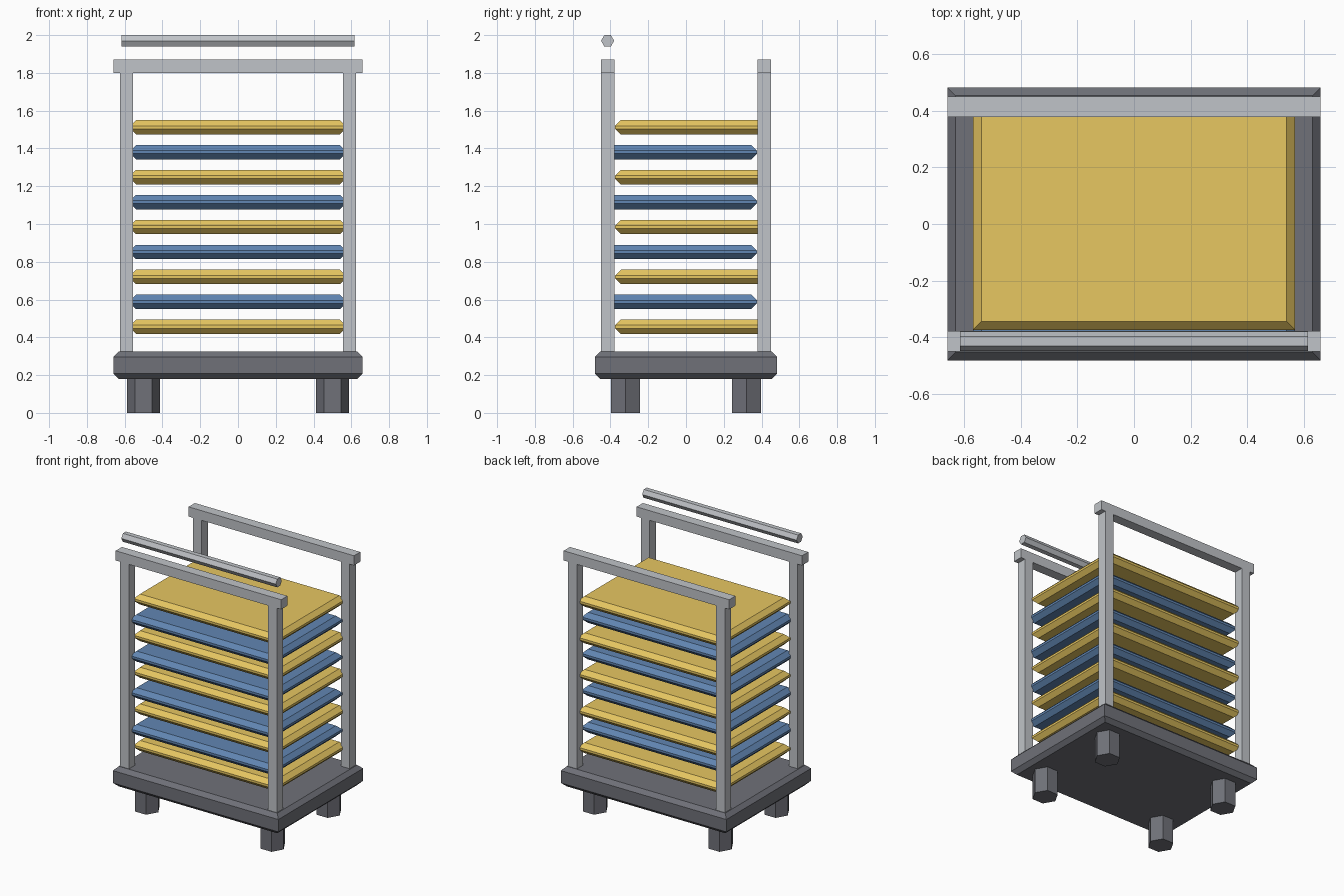
import bpy, bmesh, math

if "Cube" in bpy.data.objects:
    bpy.data.objects.remove(bpy.data.objects["Cube"])


def material(name, rgb):
    m = bpy.data.materials.new(name)
    m.diffuse_color = (*rgb, 1)
    m.use_nodes = True
    m.node_tree.nodes["Principled BSDF"].inputs["Base Color"].default_value = m.diffuse_color
    return m


DARK = material("dark_grey", (0.16, 0.165, 0.19))
LIGHT = material("light_grey", (0.53, 0.55, 0.58))
YELLOW = material("yellow", (0.80, 0.57, 0.12))
BLUE = material("blue", (0.12, 0.24, 0.45))


def loft(name, rings, mat):
    """Skin a stack of equal-sized rings and cap both ends."""
    bm = bmesh.new()
    loops = [[bm.verts.new(p) for p in ring] for ring in rings]
    n = len(loops[0])
    for a, b in zip(loops, loops[1:]):
        for i in range(n):
            j = (i + 1) % n
            bm.faces.new((a[i], a[j], b[j], b[i]))
    bm.faces.new(loops[0][::-1])
    bm.faces.new(loops[-1])
    bmesh.ops.recalc_face_normals(bm, faces=bm.faces[:])
    mesh = bpy.data.meshes.new(name)
    bm.to_mesh(mesh)
    bm.free()
    mesh.materials.append(mat)
    obj = bpy.data.objects.new(name, mesh)
    bpy.context.collection.objects.link(obj)
    return obj


def rect(hx, hy, cx, cy, z):
    return [(cx + sx * hx, cy + sy * hy, z)
            for sx, sy in ((-1, -1), (1, -1), (1, 1), (-1, 1))]


def slab(name, hx, hy, z0, z1, mat, cx=0, cy=0, c=0):
    """Box whose top and bottom rims are chamfered by c."""
    steps = [(c, z0), (0, z0 + c), (0, z1 - c), (c, z1)] if c else [(0, z0), (0, z1)]
    return loft(name, [rect(hx - d, hy - d, cx, cy, z) for d, z in steps], mat)


def hexagon(r):
    return [(r * math.cos(k * math.pi / 3), r * math.sin(k * math.pi / 3)) for k in range(6)]


# Base platform
slab("base", 0.66, 0.483, 0.18, 0.325, DARK, c=0.028)

# Hexagonal feet and corner posts
for sx, side in ((-1, "left"), (1, "right")):
    for sy, end in ((-1, "front"), (1, "back")):
        loft(f"{end}_{side}_foot",
             [[(sx * 0.5 + x, sy * 0.32 + y, z) for x, y in hexagon(0.088)]
              for z in (0, 0.18)], DARK)
        slab(f"{end}_{side}_post", 0.035, 0.036, 0.32, 1.80, LIGHT, sx * 0.59, sy * 0.415)

# Top rails
for sy, end in ((-1, "front"), (1, "back")):
    slab(f"{end}_rail", 0.66, 0.036, 1.80, 1.87, LIGHT, 0, sy * 0.415)

# Push handle above the front rail
loft("handle", [[(x, -0.415 + y, 1.97 + z) for y, z in hexagon(0.0346)]
                for x in (-0.616, 0.616)], LIGHT)

# Alternating trays, staggered front to back
for i in range(9):
    z = 0.456 + 0.132 * i
    yellow = i % 2 == 0
    slab(f"tray_{i + 1}", 0.57, 0.395, z - 0.038, z + 0.038,
         YELLOW if yellow else BLUE, 0, 0.02 if yellow else -0.02, c=0.03)
